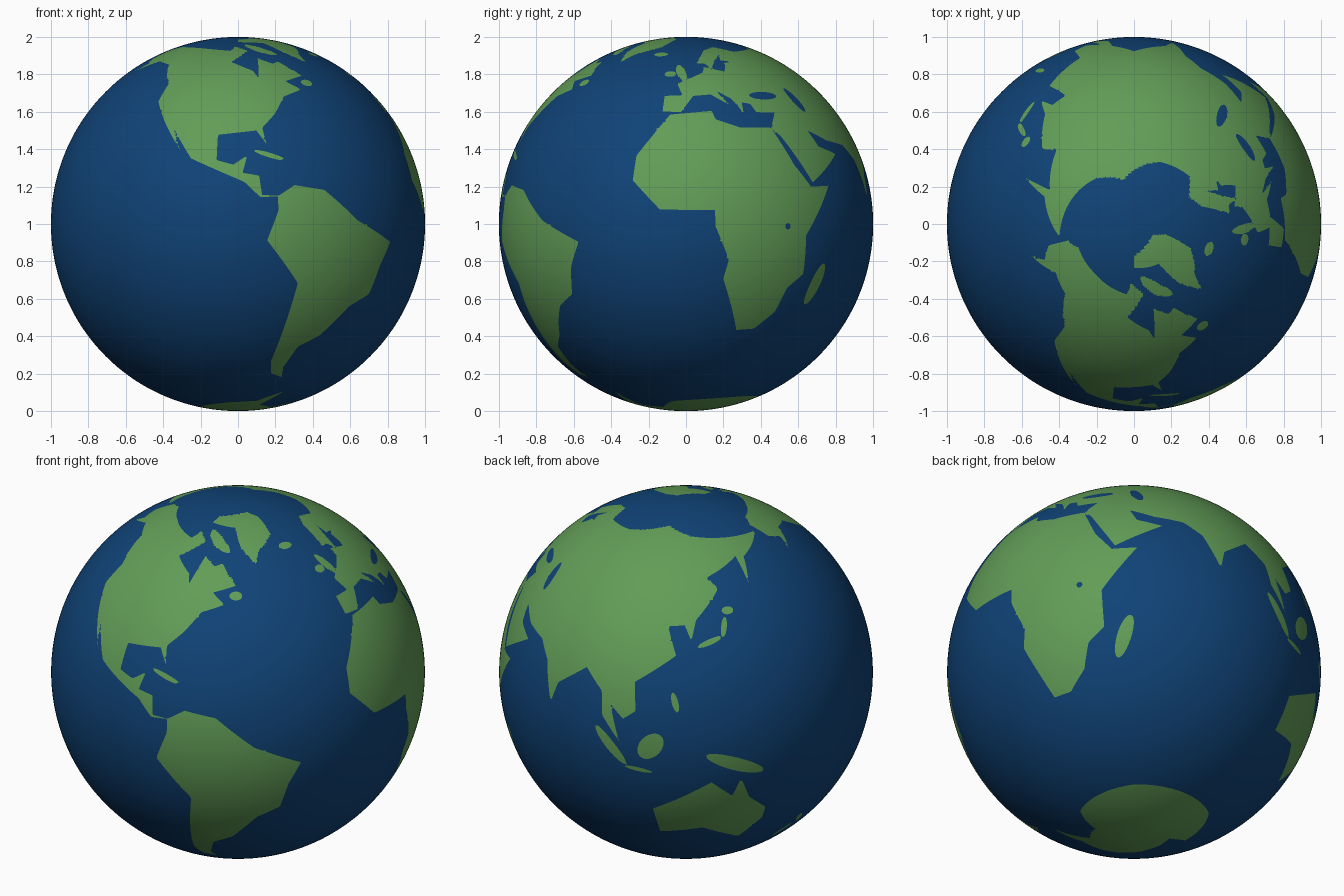
import bpy, bmesh, math

if "Cube" in bpy.data.objects:
    bpy.data.objects.remove(bpy.data.objects["Cube"])

ROWS, COLS = 240, 480
STEP = 180 / ROWS
is_land = [[0] * COLS for _ in range(ROWS)]
edges_by_row = [[] for _ in range(ROWS + 1)]


def fill(pts, value=1):
    """Scan-fill a closed (longitude, latitude) outline into the globe's cells."""
    edges = list(zip(pts, pts[1:] + pts[:1]))
    for r in range(ROWS):
        lat = -90 + (r + 0.5) * STEP
        xs = sorted(a[0] + (lat - a[1]) * (b[0] - a[0]) / (b[1] - a[1])
                    for a, b in edges if (a[1] > lat) != (b[1] > lat))
        for x0, x1 in zip(xs[::2], xs[1::2]):
            for c in range(math.ceil(x0 / STEP - 0.5), math.ceil(x1 / STEP - 0.5)):
                is_land[r][c % COLS] = value
    # remember the outline so that the coast can be smoothed later
    for a, b in edges:
        lo, hi = sorted((a[1], b[1]))
        for r in range(max(0, int((lo + 90) / STEP) - 1), min(ROWS, int((hi + 90) / STEP) + 2) + 1):
            edges_by_row[r].append((a, b))


def oval(lon, lat, length, width, tilt=0, value=1):
    """Island or lake: an ellipse with half sizes in degrees of arc."""
    ct, st = math.cos(math.radians(tilt)), math.sin(math.radians(tilt))
    pts = []
    for i in range(24):
        a = i * math.tau / 24
        u, v = length * math.cos(a), width * math.sin(a)
        pts.append((lon + (u * ct - v * st) / math.cos(math.radians(lat)), lat + u * st + v * ct))
    fill(pts, value)


# Europe and Asia
fill([(32, 31), (36, 36.5), (28, 36.7), (26.5, 40), (23, 40.5), (22.5, 36.5), (19, 42), (13, 45.6), (17.5, 39.5),
      (10.5, 43.8), (3, 43.2), (-2, 36.7), (-9, 37), (-9, 43.2), (-1.5, 43.5), (-4, 48.5), (8.5, 54), (10, 57),
      (21, 54.5), (24, 59.5), (30, 60), (22, 61), (25, 65.5), (17.5, 60.5), (14, 55.5), (11, 59), (6, 59),
      (14, 68), (26, 71), (41, 67), (68, 69), (104, 76), (130, 71.5), (190, 66.2), (163, 60), (157, 51),
      (158, 61), (136, 55), (141, 51), (129, 41), (127, 34.5), (124.5, 39.5), (118, 39), (121.5, 30), (108, 21),
      (109, 12), (105, 9), (100.5, 13), (104, 1.5), (98, 9), (97, 16.5), (90, 22.5), (80, 15), (78, 8),
      (73, 20), (67, 25), (57, 26.5), (48.5, 30), (51, 24.5), (59.5, 22), (44, 12.8), (35, 28)])
# Africa
fill([(-6, 35.8), (10, 37.2), (11, 34), (20, 31), (32, 31), (33, 28.5), (37.5, 18.5), (43, 11.5), (51, 11.8),
      (40, -3.5), (40.5, -15.5), (35, -20), (32.5, -28), (26, -34), (19, -34.5), (12, -17), (13.5, -11),
      (9, -0.5), (9, 4.3), (-8, 4.4), (-17, 13.5), (-16.5, 21.5), (-9.7, 31)])
# North and Central America
fill([(-166, 68.5), (-156, 71.2), (-128, 70.3), (-96, 67.8), (-93, 71.5), (-82, 68), (-94, 60), (-82, 55),
      (-80, 51.5), (-77, 62.3), (-69, 59), (-64.5, 60.3), (-56, 52.5), (-67, 49.8), (-61, 46), (-70.5, 43),
      (-76, 36), (-81.3, 31), (-80.3, 25.3), (-83.5, 30), (-97, 28.5), (-97, 20), (-91.5, 18.5), (-87, 21.5),
      (-88.5, 15.9), (-83.3, 15), (-82.5, 9), (-77, 8.6), (-83, 8.2), (-88, 13), (-105.5, 20.5), (-114, 31.5),
      (-109.5, 23), (-124.3, 41), (-124, 48.5), (-135, 58.5), (-148, 60.5), (-163, 54.8), (-158, 59), (-166, 62)])
# South America
fill([(-77.5, 8.6), (-72, 12), (-62, 10.5), (-50, 1), (-35.2, -5.5), (-39, -13), (-41, -22), (-48.5, -26),
      (-57, -36.5), (-65, -41), (-68, -50), (-66, -55), (-73, -53), (-75, -47), (-70.3, -18.4), (-81, -5),
      (-77.5, 4)])
# Australia
fill([(114, -22.5), (115.5, -34), (131, -31.5), (138, -35), (146, -39), (153, -30), (153, -25), (146, -19),
      (142.5, -11), (140, -17.5), (133, -11.5), (122, -18)])
# Antarctica
fill([(-180, -78), (-150, -77), (-100, -72.5), (-72, -71), (-57, -63.5), (-64, -75), (-35, -78), (-12, -71),
      (50, -67), (130, -66), (170, -71.5), (165, -78), (180, -78), (180, -90), (-180, -90)])
# Greenland with the island beside it
fill([(-44, 60), (-53, 67), (-58, 75.5), (-90, 76.5), (-90, 80.3), (-62, 82.5), (-30, 83.5), (-18, 80),
      (-23, 71), (-40, 65)])
# islands of the Atlantic and Arctic
oval(-2.5, 54, 4.4, 1.4, 105)
oval(-8, 53.3, 1.8, 1.4)
oval(-18.5, 65, 2.3, 1.4)
oval(-72, 69, 5.8, 1.8, 131)
oval(-79.5, 21.6, 5, 0.8, -18)
oval(-56, 49, 2, 1.5)
# islands of the Indian Ocean and Pacific
oval(46.8, -18.8, 7, 2.2, 72)
oval(101, -0.3, 7.6, 1.6, -48)
oval(110, -7.3, 4.5, 0.7, -8)
oval(114, 1, 5, 3.4, 50)
oval(140.5, -5.5, 10, 2.2, -22)
oval(121.5, 15.5, 3.2, 1, 105)
oval(134, 34, 4.2, 0.9, 20)
oval(140, 38.3, 3.3, 0.9, 75)
oval(142.8, 43.4, 1.9, 1.3)
oval(170.3, -43.7, 3.8, 1.1, 50)
oval(175.8, -38.7, 2.8, 1.1, -65)
# inland seas
oval(34.5, 43.3, 5, 1.6, 0, 0)
oval(51, 41.7, 5, 1.6, 105, 0)
oval(33, -0.7, 1, 1, 0, 0)


def snap(r, c):
    """Position of a grid vertex; on a coast it slides onto the outline."""
    lat, lon = -90 + r * STEP, c * STEP
    if len({is_land[r - 1][c], is_land[r - 1][c - 1], is_land[r][c], is_land[r][c - 1]}) == 2:
        k, best, hit = math.cos(math.radians(lat)), 0.75 * STEP, None
        for a, b in edges_by_row[r]:
            ax = ((a[0] - lon + 180) % 360 - 180) * k
            ay, dx, dy = a[1] - lat, (b[0] - a[0]) * k, b[1] - a[1]
            t = min(1, max(0, -(ax * dx + ay * dy) / (dx * dx + dy * dy + 1e-9)))
            px, py = ax + t * dx, ay + t * dy
            if abs(px) < 0.6 * STEP * k and abs(py) < 0.6 * STEP and math.hypot(px, py) < best:
                best, hit = math.hypot(px, py), (px / k, py)
        if hit:
            lon, lat = lon + hit[0], lat + hit[1]
    u, v = math.radians(lon), math.radians(lat)
    return math.cos(v) * math.cos(u), math.cos(v) * math.sin(u), 1 + math.sin(v)


# globe mesh: rings of faces, coloured by land or sea
bm = bmesh.new()
south, north = bm.verts.new((0, 0, 0)), bm.verts.new((0, 0, 2))
rings = [[south] * COLS]
rings += [[bm.verts.new(snap(r, c)) for c in range(COLS)] for r in range(1, ROWS)]
rings += [[north] * COLS]
for r in range(ROWS):
    for c in range(COLS):
        d = (c + 1) % COLS
        corners = [rings[r][c], rings[r][d], rings[r + 1][d], rings[r + 1][c]]
        face = bm.faces.new(list(dict.fromkeys(corners)))
        face.material_index, face.smooth = is_land[r][c], True
mesh = bpy.data.meshes.new("globe")
bm.to_mesh(mesh)
bm.free()
for name, colour in (("ocean blue", (0.005, 0.056, 0.185, 1)), ("land green", (0.122, 0.335, 0.095, 1))):
    mat = bpy.data.materials.new(name)
    mat.diffuse_color = colour
    mat.use_nodes = True
    mat.node_tree.nodes["Principled BSDF"].inputs["Base Color"].default_value = mat.diffuse_color
    mesh.materials.append(mat)
bpy.context.collection.objects.link(bpy.data.objects.new("globe", mesh))
